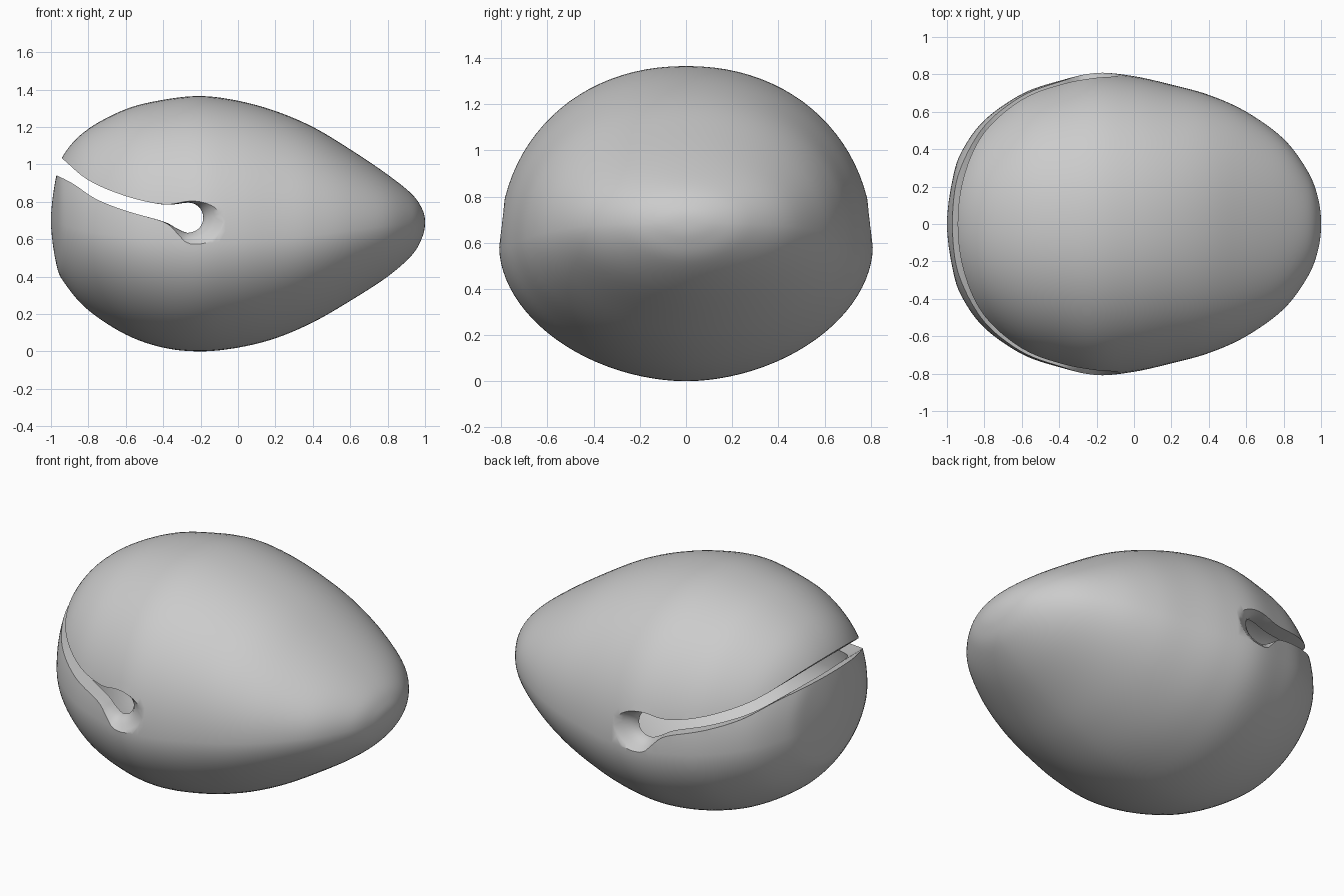
import bpy, bmesh, math

if "Cube" in bpy.data.objects:
    bpy.data.objects.remove(bpy.data.objects["Cube"])

# Body stations: x, top z, bottom z, widest z, half width
ROWS = [
    (-1.0, 0.70, 0.70, 0.70, 0.0),
    (-0.97, 0.945, 0.46, 0.69, 0.24),
    (-0.92, 1.07, 0.355, 0.67, 0.39),
    (-0.80, 1.19, 0.22, 0.64, 0.555),
    (-0.60, 1.295, 0.09, 0.61, 0.695),
    (-0.40, 1.345, 0.02, 0.59, 0.765),
    (-0.20, 1.365, 0.0, 0.58, 0.808),
    (0.0, 1.34, 0.02, 0.585, 0.79),
    (0.20, 1.285, 0.07, 0.60, 0.745),
    (0.40, 1.20, 0.155, 0.62, 0.69),
    (0.60, 1.08, 0.27, 0.645, 0.60),
    (0.80, 0.945, 0.40, 0.67, 0.455),
    (0.93, 0.84, 0.515, 0.68, 0.28),
    (0.985, 0.76, 0.61, 0.685, 0.135),
    (1.0, 0.69, 0.69, 0.69, 0.0),
]
SEG, SUB = 96, 6


def spline(pts, sub):
    """Catmull-Rom through pts; pts[0] and pts[-1] are guides."""
    out = []
    for i in range(1, len(pts) - 2):
        for k in range(sub):
            t = k / sub
            out.append(tuple(0.5 * (2 * b + (c - a) * t + (2 * a - 5 * b + 4 * c - d) * t * t
                                    + (3 * b - a - 3 * c + d) * t ** 3)
                             for a, b, c, d in zip(pts[i - 1], pts[i], pts[i + 1], pts[i + 2])))
    out.append(tuple(pts[-2]))
    return out


def flip(r):
    return (r[0], r[2], r[1], r[3], -r[4])


def ring(x, zt, zb, zm, w):
    pts = []
    for j in range(SEG):
        a = 2 * math.pi * j / SEG
        c, s = math.cos(a), math.sin(a)
        n = 2.12 if s > 0 else 1.88
        h = (zt - zm) if s > 0 else (zm - zb)
        pts.append((x, math.copysign(w * abs(c) ** (2 / n), c),
                    zm + math.copysign(h * abs(s) ** (2 / n), s)))
    return pts


def loft(name, rings, poles=None):
    bm = bmesh.new()
    vr = [[bm.verts.new(p) for p in r] for r in rings]
    n = len(vr[0])
    for a, b in zip(vr, vr[1:]):
        for j in range(n):
            bm.faces.new((a[j], a[(j + 1) % n], b[(j + 1) % n], b[j]))
    if poles:
        for p, r in zip(poles, (vr[0], vr[-1])):
            v = bm.verts.new(p)
            for j in range(n):
                bm.faces.new((v, r[j], r[(j + 1) % n]))
    else:
        bm.faces.new(vr[0])
        bm.faces.new(vr[-1])
        bmesh.ops.triangulate(bm, faces=bm.faces[:])
    bmesh.ops.recalc_face_normals(bm, faces=bm.faces[:])
    me = bpy.data.meshes.new(name)
    bm.to_mesh(me)
    bm.free()
    ob = bpy.data.objects.new(name, me)
    bpy.context.collection.objects.link(ob)
    return ob


# Hollow rounded body
st = spline([flip(ROWS[1])] + ROWS + [flip(ROWS[-2])], SUB)
body = loft("hollow_body", [ring(*r) for r in st[1:-1]],
            [(-1.0, 0, 0.70), (1.0, 0, 0.69)])
wall = body.modifiers.new("wall", 'SOLIDIFY')
wall.thickness = 0.09
wall.offset = -1

# Mouth slot profile: upper lip, round end, lower lip
upper = [(-1.3, 1.3), (-1.1, 1.16), (-0.95, 1.04), (-0.8, 0.915), (-0.6, 0.83),
         (-0.4, 0.785), (-0.27, 0.795), (-0.2, 0.79)]
lower = [(-0.2, 0.64), (-0.27, 0.637), (-0.33, 0.66), (-0.4, 0.695), (-0.6, 0.752),
         (-0.76, 0.815), (-0.88, 0.895), (-0.98, 0.945), (-1.1, 0.99), (-1.3, 1.06)]
arc = [(-0.265 + 0.072 * math.cos(a), 0.717 + 0.078 * math.sin(a))
       for a in [math.radians(80 - 160 * k / 14) for k in range(15)]]
slot = spline(upper, 4) + arc + spline(lower, 4)


def flare(p, g):
    x, z = p
    f = max(0.0, min(1.0, (x + 0.5) / 0.25))
    f = f * f * (3 - 2 * f)
    dx, dz = x + 0.28, z - 0.717
    gz = (1.0 if dz < 0 else 0.25) * dz / 0.078
    return (x + g * f * max(0, dx) / 0.085 * 1.5, z + g * 0.75 * f * gz)


# Cutter widens outside so the slot ends flare at the sides
half = [(0.66, 0.0), (0.72, 0.006), (0.75, 0.02), (0.775, 0.045), (0.795, 0.075), (0.83, 0.12), (0.95, 0.22)]
stations = [(-y, g) for y, g in reversed(half)] + half
cutter = loft("mouth_cutter", [[(q[0], y, q[1]) for q in (flare(p, g) for p in slot)]
                               for y, g in stations])
cutter.hide_render = True
cut = body.modifiers.new("mouth", 'BOOLEAN')
cut.object = cutter
cut.operation = 'DIFFERENCE'
cut.solver = 'EXACT'

# Apply and smooth
bpy.context.view_layer.objects.active = body
body.select_set(True)
cutter.select_set(False)
for m in ("wall", "mouth"):
    bpy.ops.object.modifier_apply(modifier=m)
bpy.data.objects.remove(cutter)
bpy.ops.object.shade_smooth_by_angle(angle=math.radians(40))
